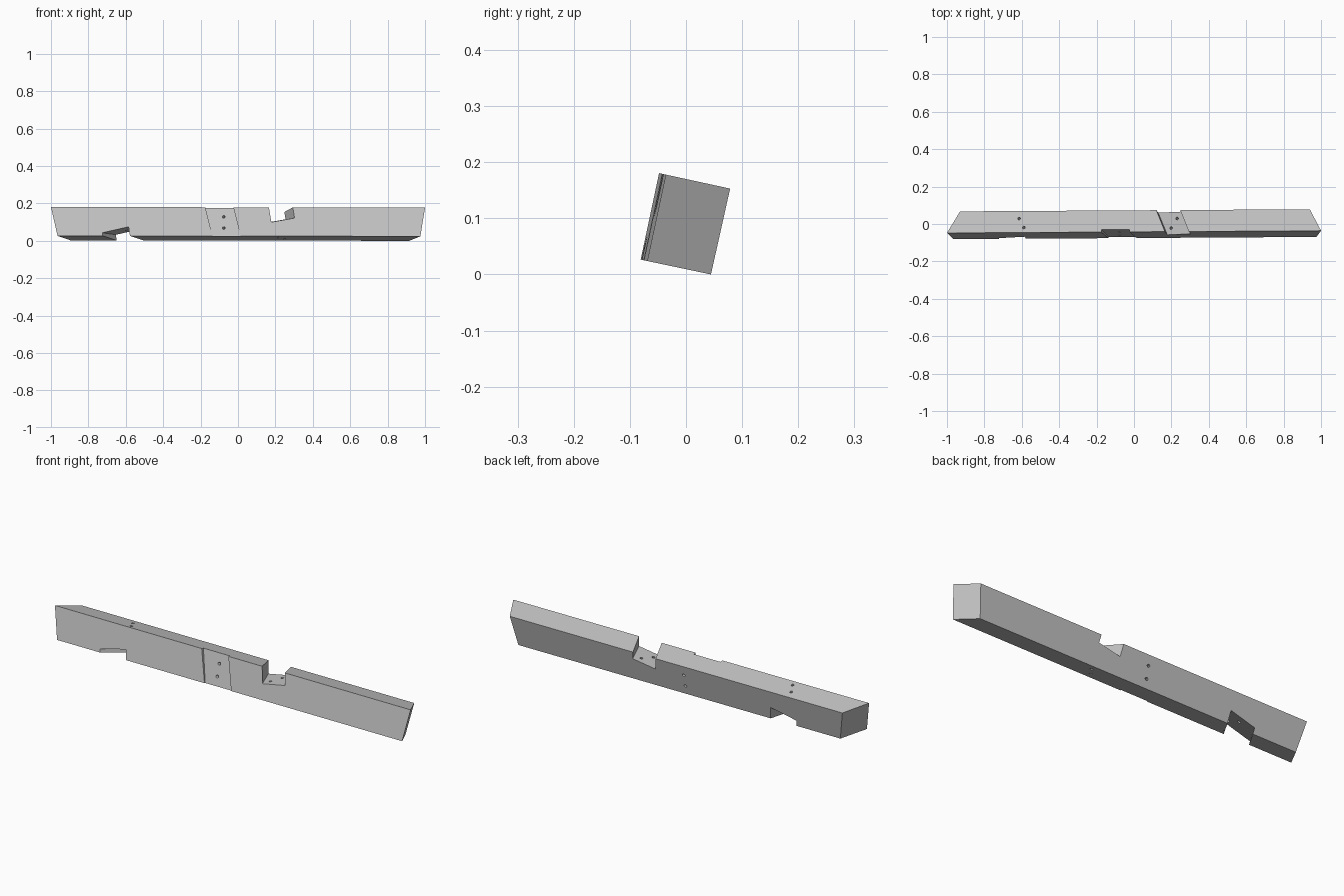
import bpy, bmesh
from mathutils import Vector

cube = bpy.data.objects.get("Cube")
if cube:
    bpy.data.objects.remove(cube, do_unlink=True)

grey = bpy.data.materials.new("timber_grey")
grey.use_nodes = True
colour = (0.55, 0.55, 0.55, 1)
grey.diffuse_color = colour
grey.node_tree.nodes["Principled BSDF"].inputs["Base Color"].default_value = colour


def prism(name, start, end):
    """Solid between two matching rings of points."""
    bm = bmesh.new()
    a = [bm.verts.new(p) for p in start]
    b = [bm.verts.new(p) for p in end]
    n = len(a)
    bm.faces.new(a)
    bm.faces.new(b[::-1])
    for i in range(n):
        j = (i + 1) % n
        bm.faces.new((a[j], a[i], b[i], b[j]))
    bmesh.ops.recalc_face_normals(bm, faces=bm.faces)
    mesh = bpy.data.meshes.new(name)
    bm.to_mesh(mesh)
    bm.free()
    mesh.materials.append(grey)
    obj = bpy.data.objects.new(name, mesh)
    bpy.context.collection.objects.link(obj)
    return obj


def sweep(name, ring, along):
    """Prism that overshoots the beam at both ends of the sweep."""
    ring, along = [Vector(p) for p in ring], Vector(along)
    return prism(name, [p - along for p in ring], [p + 2 * along for p in ring])


def drill(name, top, bottom, radius=0.007):
    """Round drill bit that runs through both given points."""
    top, bottom = Vector(top), Vector(bottom)
    axis = bottom - top
    bpy.ops.mesh.primitive_cylinder_add(vertices=16, radius=radius, depth=axis.length * 1.5,
                                        location=(top + bottom) / 2)
    obj = bpy.context.object
    obj.name = name
    obj.rotation_euler = axis.to_track_quat('Z', 'Y').to_euler()
    obj.data.materials.append(grey)
    return obj


# Beam: tilted section, slightly yawed, with compound-mitred ends
SECTION = [(-0.036, 0.178), (0.079, 0.153), (0.045, 0.0), (-0.069, 0.024)]


def end_ring(xs):
    return [(x, y + 0.006 * (x - 1), z - 0.0013 * (x - 1)) for x, (y, z) in zip(xs, SECTION)]


beam = prism("timber_beam", end_ring((-1, -0.93, -0.895, -0.965)),
             end_ring((1, 0.94, 0.915, 0.975)))

cutters = []

# Deep notch across the top
cutters.append(sweep("top_notch_cutter",
                     [(0.149, -0.02, 0.28), (0.178, -0.057, 0.10),
                      (0.303, -0.053, 0.122), (0.276, -0.02, 0.28)],
                     (-0.05, 0.122, -0.007)))

# Sloping notch across the underside
cutters.append(sweep("under_notch_cutter",
                     [(-0.725, -0.075, 0.043), (-0.585, -0.068, 0.075),
                      (-0.56, -0.085, -0.05), (-0.705, -0.085, -0.05)],
                     (0.075, 0.122, -0.011)))


# Shallow slanted housing on the front, deeper towards the top
def housing_point(x, z):
    x -= 0.25 * (z - 0.18)
    face = -0.036 + 0.214 * (z - 0.178) + 0.006 * (x - 1)
    return Vector((x, face + 0.006 + 0.05 * (z - 0.026), z))


floor = [housing_point(x, z) for x, z in
         ((-0.175, 0.25), (-0.025, 0.25), (-0.025, -0.03), (-0.175, -0.03))]
cutters.append(prism("front_housing_cutter", floor, [p - Vector((0, 0.1, 0)) for p in floor]))

# Paired peg holes through each joint
for i, z in enumerate((0.13, 0.07)):
    cutters.append(drill(f"front_peg_cutter_{i}", (-0.08, -0.083 + 0.25 * z, z),
                         (-0.03, 0.035 + 0.22 * z, z - 0.025)))
for i, (x, y) in enumerate(((-0.615, 0.03), (-0.588, -0.02))):
    cutters.append(drill(f"left_peg_cutter_{i}", (x, y, 0.168), (x + 0.03, y - 0.033, 0.01)))
for i, (x, y) in enumerate(((0.23, 0.03), (0.197, -0.02))):
    cutters.append(drill(f"notch_peg_cutter_{i}", (x, y, 0.112), (x + 0.02, y - 0.022, 0.005)))

# Cut every joint into the beam
bpy.context.view_layer.objects.active = beam
for cutter in cutters:
    cutter.hide_render = True
    mod = beam.modifiers.new(cutter.name, 'BOOLEAN')
    mod.operation = 'DIFFERENCE'
    mod.solver = 'EXACT'
    mod.object = cutter
    bpy.ops.object.modifier_apply(modifier=mod.name)
    bpy.data.objects.remove(cutter, do_unlink=True)
